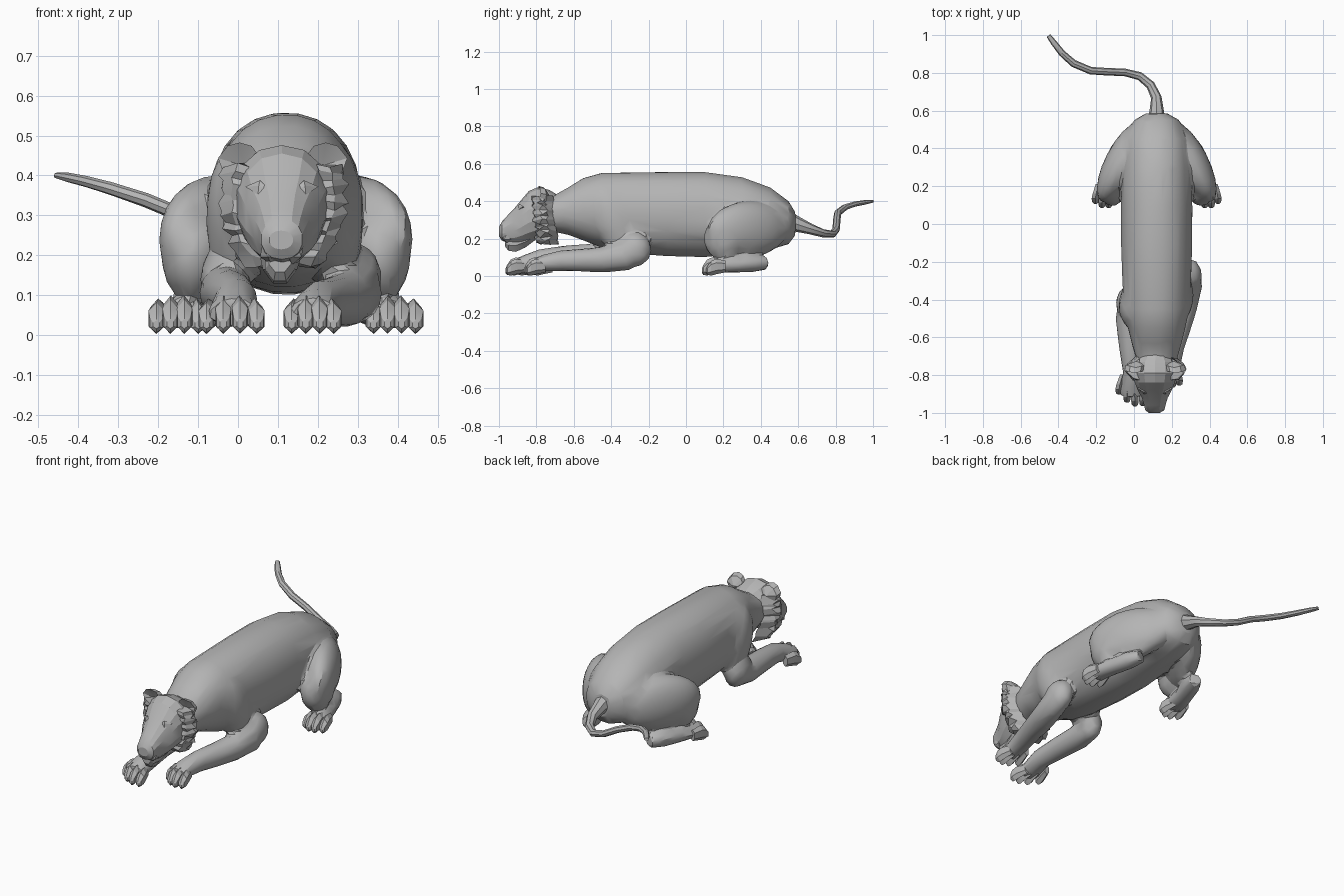
import bpy, bmesh, math, random
from mathutils import Vector, Matrix

if "Cube" in bpy.data.objects:
    bpy.data.objects.remove(bpy.data.objects["Cube"])

random.seed(4)
CX = 0.12  # body centre line
grey = bpy.data.materials.new("warm_grey")
grey.diffuse_color = (0.46, 0.46, 0.46, 1)
grey.use_nodes = True
grey.node_tree.nodes["Principled BSDF"].inputs["Base Color"].default_value = grey.diffuse_color


def finish(name, bm, angle=35):
    bmesh.ops.recalc_face_normals(bm, faces=bm.faces)
    me = bpy.data.meshes.new(name)
    bm.to_mesh(me)
    bm.free()
    me.materials.append(grey)
    ob = bpy.data.objects.new(name, me)
    bpy.context.collection.objects.link(ob)
    shade(ob, angle)
    return ob


def shade(ob, angle):
    bpy.ops.object.select_all(action='DESELECT')
    ob.select_set(True)
    bpy.context.view_layer.objects.active = ob
    bpy.ops.object.shade_smooth_by_angle(angle=math.radians(angle))


def skin(bm, rings):
    n = len(rings[0])
    for a, b in zip(rings, rings[1:]):
        for k in range(n):
            bm.faces.new((a[k], a[(k + 1) % n], b[(k + 1) % n], b[k]))
    bm.faces.new(rings[0])
    bm.faces.new(rings[-1][::-1])


def loft(bm, stations, sides=16):
    """Rings square to a path; station = (x, y, z, half width, half height)."""
    pts = [Vector(s[:3]) for s in stations]
    rings = []
    for i, s in enumerate(stations):
        t = (pts[min(i + 1, len(pts) - 1)] - pts[max(i - 1, 0)]).normalized()
        side = t.cross(Vector((0, 0, 1))).normalized()
        up = side.cross(t)
        rings.append([bm.verts.new(pts[i] + side * s[3] * math.cos(a) + up * s[4] * math.sin(a))
                      for a in (math.tau * k / sides for k in range(sides))])
    skin(bm, rings)


def section(bm, stations, sides=16, square=1.0):
    """Upright rings; station = (y, x, top, bottom, half width); square < 1 flattens the sides."""
    def p(v):
        return math.copysign(abs(v) ** square, v)
    skin(bm, [[bm.verts.new((x + w * p(math.cos(a)), y, (t + b) / 2 + (t - b) / 2 * p(math.sin(a))))
               for a in (math.tau * (k + .5) / sides for k in range(sides))]
              for y, x, t, b, w in stations])


def blob(bm, c, r, tilt=0, yaw=0, sub=3):
    m = (Matrix.Translation(c) @ Matrix.Rotation(yaw, 4, 'Z') @ Matrix.Rotation(tilt, 4, 'X')
         @ Matrix.Diagonal((*r, 1)))
    bmesh.ops.create_icosphere(bm, subdivisions=sub, radius=1, matrix=m)


# Body: torso, shoulders, thighs and limbs fused into one skin
bm = bmesh.new()
section(bm, [(.585, CX, .34, .22, .06), (.55, CX, .40, .17, .12), (.45, CX, .475, .14, .165),
             (.3, CX, .53, .12, .183), (.1, CX, .558, .10, .19), (-.1, CX, .558, .105, .19),
             (-.3, CX, .555, .12, .183), (-.45, CX, .553, .15, .173), (-.55, CX, .525, .19, .153),
             (-.63, CX, .475, .22, .133), (-.70, CX, .435, .235, .113), (-.76, .115, .43, .23, .1)], 24, .93)
# right and left front limbs
blob(bm, (.235, -.38, .30), (.08, .12, .20), tilt=.45)
blob(bm, (.295, -.275, .14), (.065, .09, .09))
loft(bm, [(.30, -.235, .14, .05, .06), (.295, -.32, .11, .067, .08), (.27, -.43, .09, .067, .07),
          (.245, -.53, .085, .062, .063), (.21, -.66, .082, .054, .056), (.19, -.76, .07, .053, .045),
          (.187, -.81, .055, .06, .038)])
blob(bm, (.0, -.43, .30), (.08, .12, .19), tilt=.3)
blob(bm, (-.03, -.42, .14), (.065, .09, .09))
loft(bm, [(-.03, -.37, .12, .05, .06), (-.03, -.5, .107, .068, .065), (-.02, -.65, .103, .06, .06),
          (-.005, -.78, .09, .054, .053), (-.012, -.86, .067, .058, .045), (-.014, -.91, .055, .064, .036)])
# hind limbs on both sides
for s in (-1, 1):
    blob(bm, (CX + s * .182, .33, .25), (.09, .24, .15), tilt=.05, yaw=s * .48)
    blob(bm, (CX + s * .236, .2, .2), (.077, .105, .115))
    loft(bm, [(CX + s * .19, .43, .07, .035, .035), (CX + s * .215, .36, .068, .05, .046),
              (CX + s * .25, .25, .06, .05, .042), (CX + s * .272, .15, .052, .058, .036)])
body = finish("body", bm)
m = body.modifiers.new("fuse", 'REMESH')
m.mode, m.voxel_size = 'VOXEL', .011
m = body.modifiers.new("soften", 'SMOOTH')
m.factor, m.iterations = .5, 4
m = body.modifiers.new("facet", 'DECIMATE')
m.ratio = .04
fused = bpy.data.meshes.new_from_object(body.evaluated_get(bpy.context.evaluated_depsgraph_get()))
body.modifiers.clear()
body.data = fused
shade(body, 25)

# Toes: four faceted, fanned wedges on each paw; tip = frontmost y, slant = turn of the paw
for name, x, tip, gap, slant in (("right_front_toes", .187, -.86, .035, .012),
                                 ("left_front_toes", -.016, -.955, .042, .02),
                                 ("right_hind_toes", CX + .272, .085, .035, 0),
                                 ("left_hind_toes", CX - .272, .085, .035, 0)):
    bm = bmesh.new()
    for i in range(4):
        off = i - 1.5
        y = tip + (abs(off) - .5) * .022 - off * slant
        c = x + off * gap
        h = .104 - abs(off) * .008
        section(bm, [(y + .105, x + off * gap * .7, h * .9, .02, .016), (y + .055, c - off * .003, h, .01, .021),
                     (y + .028, c, h * .88, .003, .023), (y + .008, c, h * .6, .006, .019),
                     (y, c, h * .4, .016, .009)], 6)
    finish(name, bm, 20)

# Head: skull tapering into a blunt muzzle
bm = bmesh.new()
section(bm, [(-.68, .115, .43, .26, .07), (-.73, .112, .46, .22, .112), (-.79, .11, .476, .20, .12),
             (-.84, .11, .455, .185, .108), (-.88, .11, .408, .175, .092), (-.92, .11, .36, .17, .07),
             (-.96, .11, .318, .18, .058), (-.985, .11, .29, .19, .052), (-1.0, .108, .262, .215, .03)],
        14, .9)
finish("head", bm, 20)

# Lower jaw, closed under the muzzle
bm = bmesh.new()
section(bm, [(-.80, .108, .26, .195, .06), (-.86, .106, .26, .148, .052), (-.91, .105, .25, .125, .046),
             (-.95, .105, .24, .132, .04), (-.967, .105, .23, .155, .03)], 8)
finish("lower_jaw", bm, 20)

# Nose and lips
bm = bmesh.new()
blob(bm, (.11, -.974, .272), (.03, .018, .02), tilt=.5, sub=1)
for s in (-1, 1):
    blob(bm, (.11 + s * .026, -.956, .212), (.032, .034, .036), sub=1)
finish("nose_and_lips", bm, 25)

# Brows and eyes: angular lids slanting down toward the nose
bm = bmesh.new()
for s in (-1, 1):
    o = [(.03, -.892, .362), (.055, -.883, .388), (.092, -.862, .372), (.06, -.892, .352)]
    quad = [bm.verts.new((.11 + s * a, b - .008, c)) for a, b, c in o]
    peak = bm.verts.new((.11 + s * .058, -.897, .374))
    root = bm.verts.new((.11 + s * .05, -.85, .35))
    for i in range(4):
        bm.faces.new((quad[i], quad[(i + 1) % 4], peak))
        bm.faces.new((quad[(i + 1) % 4], quad[i], root))
finish("brows_and_eyes", bm, 10)

# Ears: cupped triangles built from an outer rim and a sunken centre
for s, name in ((-1, "left_ear"), (1, "right_ear")):
    bm = bmesh.new()
    rim, back = [], []
    for u, v in ((-.05, .015), (-.03, .046), (.0, .056), (.03, .046), (.054, .01), (.04, -.035), (-.03, -.035)):
        p = Vector((.112 + s * (.108 + u), -.79 + .25 * abs(u), .435 + v * .85))
        rim.append(bm.verts.new(p))
        back.append(bm.verts.new(p + Vector((-s * .006, .03, -.008))))
    dip = bm.verts.new((.112 + s * .10, -.76, .425))
    hump = bm.verts.new((.112 + s * .098, -.725, .425))
    for i in range(7):
        n = (i + 1) % 7
        bm.faces.new((rim[i], rim[n], dip))
        bm.faces.new((back[n], back[i], hump))
        bm.faces.new((rim[n], rim[i], back[i], back[n]))
    finish(name, bm, 20)

# Cheek ruffs: a ragged collar of tufts from ear to jaw
for s, name in ((-1, "left_cheek_ruff"), (1, "right_cheek_ruff")):
    bm = bmesh.new()
    rings = []
    for i in range(15):
        t = i / 14
        z = .425 - .25 * t
        w = .148 + .012 * math.sin(math.pi * t) - .05 * t ** 3
        jag = random.uniform(.002, .013) * (1 if i % 2 else -1)
        prof = ((w - .065, -.825), (w - .03, -.82 - jag), (w + jag * .6, -.785 + jag),
                (w - .006 + jag, -.755 - jag), (w - .06, -.71))
        rings.append([bm.verts.new((.112 + s * (a + random.uniform(-.006, .006)),
                                    b + .025 * t + random.uniform(-.007, .007),
                                    z + random.uniform(-.008, .008))) for a, b in prof])
    skin(bm, rings)
    finish(name, bm, 10)

# Tail: slim S-curve sweeping to one side
bm = bmesh.new()
loft(bm, [(.12, .53, .30, .05, .055), (.12, .60, .275, .038, .04), (.118, .67, .25, .028, .028),
          (.088, .735, .228, .024, .022), (.03, .783, .224, .022, .019), (-.05, .803, .25, .02, .018),
          (-.14, .806, .30, .02, .018), (-.23, .812, .338, .02, .018), (-.32, .85, .368, .02, .016),
          (-.38, .903, .385, .018, .014), (-.425, .96, .395, .016, .012), (-.452, .997, .40, .012, .008)], 8)
finish("tail", bm, 35)
